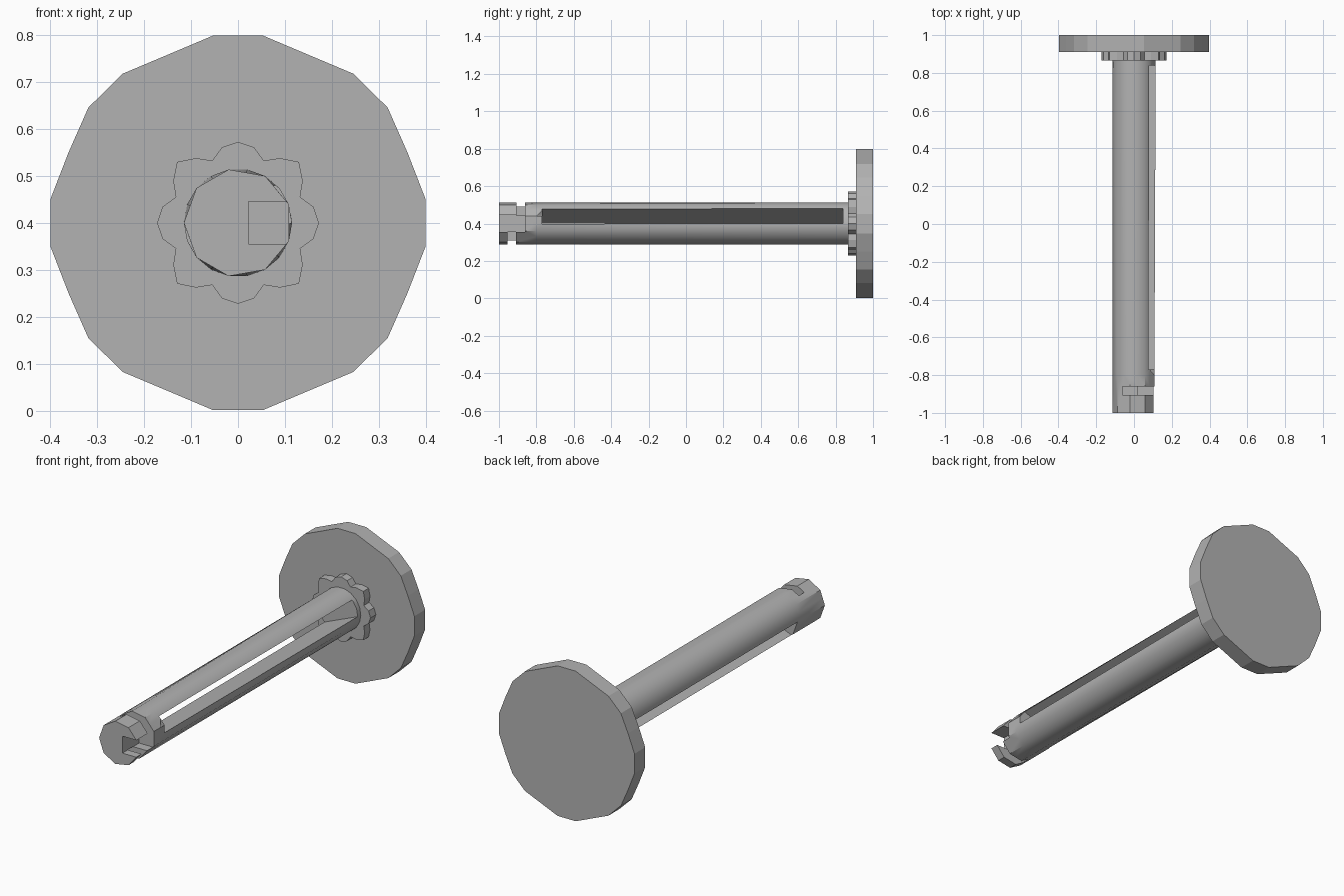
import bpy, bmesh
from math import sin, cos, pi, radians
from mathutils import Matrix, Vector

if "Cube" in bpy.data.objects:
    bpy.data.objects.remove(bpy.data.objects["Cube"])

CENTRE = 0.4
grey = bpy.data.materials.new("plain grey")
grey.use_nodes = True
grey.diffuse_color = (0.45, 0.45, 0.45, 1)
grey.node_tree.nodes["Principled BSDF"].inputs["Base Color"].default_value = grey.diffuse_color


def loft(name, rings):
    """Solid through (y, outline) rings, outlines being (x, z) about the axis."""
    bm = bmesh.new()
    loops = [[bm.verts.new((x, y, z + CENTRE)) for x, z in pts] for y, pts in rings]
    n = len(loops[0])
    for a, b in zip(loops, loops[1:]):
        for i in range(n):
            j = (i + 1) % n
            bm.faces.new((a[i], a[j], b[j], b[i]))
    bm.faces.new(loops[0])
    bm.faces.new(loops[-1])
    bmesh.ops.recalc_face_normals(bm, faces=bm.faces)
    mesh = bpy.data.meshes.new(name)
    bm.to_mesh(mesh)
    bm.free()
    mesh.materials.append(grey)
    obj = bpy.data.objects.new(name, mesh)
    bpy.context.collection.objects.link(obj)
    return obj


def polar(r, degrees):
    return r * cos(radians(degrees)), r * sin(radians(degrees))


def cut(target, x, y, z, turn=0):
    """Remove a box given by ranges, z about the axis, turned about the axis."""
    corners = [(x[0], z[0]), (x[1], z[0]), (x[1], z[1]), (x[0], z[1])]
    c, s = cos(radians(turn)), sin(radians(turn))
    pts = [(u * c - v * s, u * s + v * c) for u, v in corners]
    cutter = loft("cutter", [(y[0], pts), (y[1], pts)])
    cutter.hide_render = True
    mod = target.modifiers.new("cut", 'BOOLEAN')
    mod.operation, mod.solver, mod.object = 'DIFFERENCE', 'EXACT', cutter
    bpy.context.view_layer.objects.active = target
    bpy.ops.object.modifier_apply(modifier=mod.name)
    bpy.data.objects.remove(cutter)


# Flat end disc with an irregular many-sided rim
quarter = [(0.398, 0.052), (0.36, 0.15), (0.318, 0.245), (0.245, 0.317), (0.15, 0.357), (0.053, 0.398)]
half = quarter + [(-x, z) for x, z in reversed(quarter)]
rim = half + [(x, -z) for x, z in reversed(half)]
loft("end_disc", [(0.91, rim), (1.0, rim)])

# Eight-lobed collar, its diagonal lobes slightly longer
lobes = []
for k in range(8):
    tip = 0.183 if k % 2 else 0.172
    for r, a in ((0.143, -22.5), (0.164, -12), (tip, 0), (0.164, 12)):
        lobes.append(polar(r, 45 * k + a))
loft("lobed_collar", [(0.865, lobes), (0.92, lobes)])

# Shaft: nine-sided at the front, rounder at the back
R = 0.115
front = [polar(R if i % 2 == 0 else R * cos(radians(20)), 180 + 20 * i) for i in range(18)]
back = [polar(R, 180 + 20 * i) for i in range(18)]
shaft = loft("slotted_shaft", [(-1.0, front), (-0.8, front), (0.9, back)])

# Long slot right through, tilted about the axis
cut(shaft, (-0.3, 0.3), (-0.77, 0.84), (-0.043, 0.043), 22.5)
# Key notch in the tip, open on one side
cut(shaft, (0.022, 0.3), (-1.1, -0.86), (-0.045, 0.045))
# Staggered locking grooves above and below
cut(shaft, (-0.06, 0.3), (-0.905, -0.86), (0.044, 0.3))
cut(shaft, (-0.06, 0.3), (-0.955, -0.91), (-0.3, -0.044))

bpy.ops.object.select_all(action='DESELECT')
shaft.select_set(True)
bpy.context.view_layer.objects.active = shaft
bpy.ops.object.shade_smooth_by_angle(angle=radians(30))
